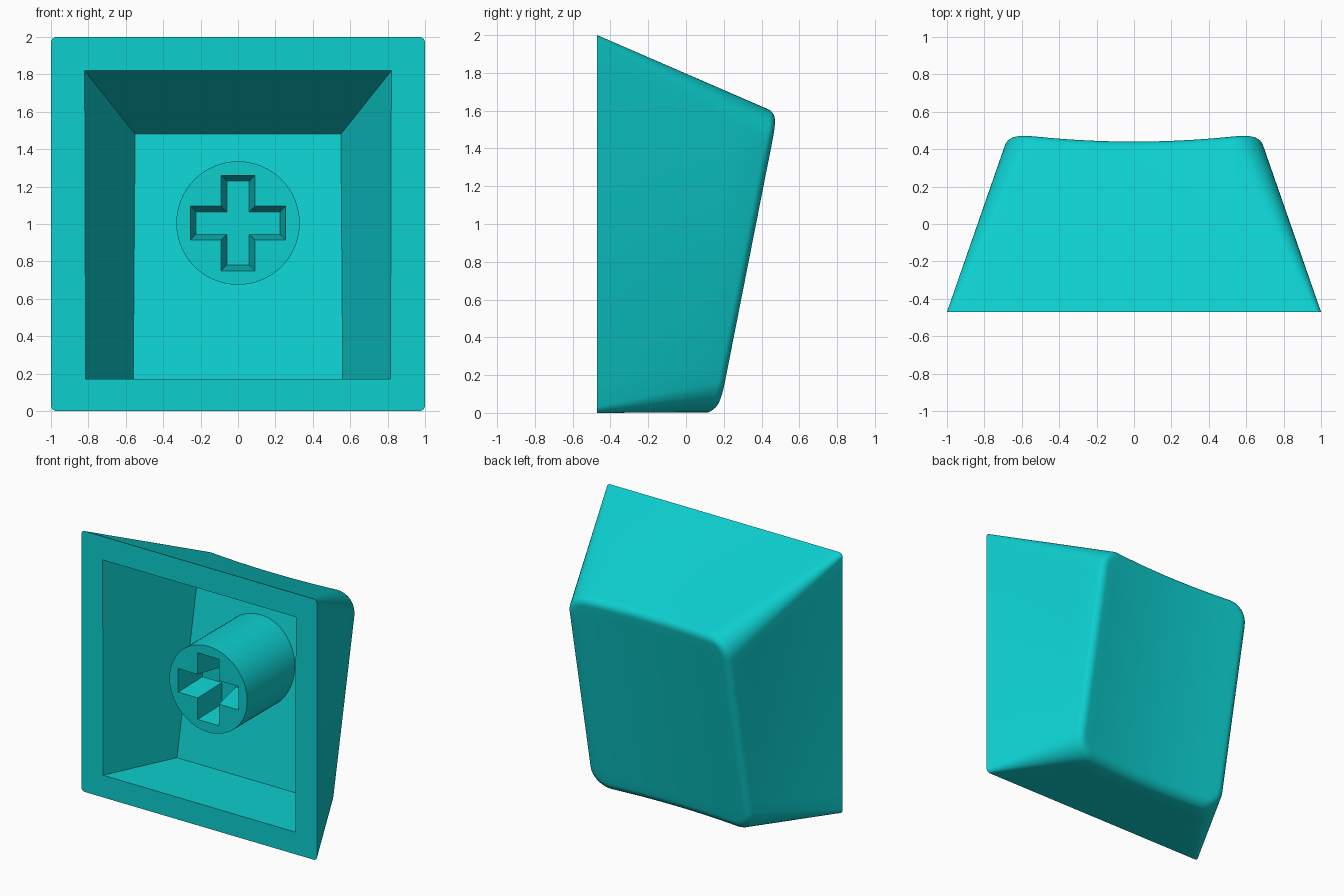
import bpy, bmesh, math

if "Cube" in bpy.data.objects:
    bpy.data.objects.remove(bpy.data.objects["Cube"])

mat = bpy.data.materials.new("turquoise plastic")
mat.diffuse_color = (0.004, 0.62, 0.62, 1)
mat.use_nodes = True
mat.node_tree.nodes["Principled BSDF"].inputs["Base Color"].default_value = mat.diffuse_color

FRONT = -0.47


def make_object(name, bm):
    bmesh.ops.recalc_face_normals(bm, faces=bm.faces)
    me = bpy.data.meshes.new(name)
    bm.to_mesh(me)
    bm.free()
    me.materials.append(mat)
    ob = bpy.data.objects.new(name, me)
    bpy.context.collection.objects.link(ob)
    return ob


def loft(name, rings):
    """Bridge matching rings of points and close both ends."""
    bm = bmesh.new()
    vs = [[bm.verts.new(p) for p in r] for r in rings]
    n = len(vs[0])
    for a, b in zip(vs, vs[1:]):
        for i in range(n):
            j = (i + 1) % n
            bm.faces.new((a[i], a[j], b[j], b[i]))
    bm.faces.new(vs[0])
    bm.faces.new(vs[-1])
    return make_object(name, bm)


def cut(target, cutter):
    m = target.modifiers.new("cut", 'BOOLEAN')
    m.operation = 'DIFFERENCE'
    m.solver = 'EXACT'
    m.object = cutter
    bpy.context.view_layer.objects.active = target
    bpy.ops.object.modifier_apply(modifier=m.name)
    bpy.data.objects.remove(cutter)


def smooth(ob, deg):
    bpy.ops.object.select_all(action='DESELECT')
    ob.select_set(True)
    bpy.context.view_layer.objects.active = ob
    bpy.ops.object.shade_smooth_by_angle(angle=math.radians(deg))


def rounded_rect(hw, z0, z1, r, seg=8, side=16):
    """Rounded rectangle in x,z with subdivided straight sides."""
    pts = []
    corners = [(hw - r, z1 - r, 0), (-hw + r, z1 - r, 90),
               (-hw + r, z0 + r, 180), (hw - r, z0 + r, 270)]
    for k, (cx, cz, a0) in enumerate(corners):
        for i in range(seg + 1):
            a = math.radians(a0 + 90 * i / seg)
            pts.append((cx + r * math.cos(a), cz + r * math.sin(a)))
        nx, nz, na = corners[(k + 1) % 4]
        a = math.radians(na)
        end = (nx + r * math.cos(a), nz + r * math.sin(a))
        s = pts[-1]
        for i in range(1, side):
            t = i / side
            pts.append((s[0] + (end[0] - s[0]) * t, s[1] + (end[1] - s[1]) * t))
    return pts


def dish(x, z):
    """Tilted, cylindrically hollowed finger surface."""
    return 0.2 + 0.197 * (z - 0.15) - 0.035 * (1 - (x / 0.6) ** 2)


def ceiling(z):
    return 0.06 + 0.24 * (z - 0.17) / 1.31


# Cap shell: sloped walls, rounded rim, dished face
R = 0.07
A0 = math.radians(20)
HW, Z0, Z1, RC = 0.69, 0.003, 1.608, 0.16
base = rounded_rect(1.0, 0.0, 2.0, 0.03)
rim = [(x, dish(x, z) - R * (1 - math.sin(A0)), z)
       for x, z in rounded_rect(HW, Z0, Z1, RC)]
rings = []
for k in range(6):
    t = k / 6
    rings.append([(b[0] + (p[0] - b[0]) * t, FRONT + (p[1] - FRONT) * t,
                   b[1] + (p[2] - b[1]) * t) for b, p in zip(base, rim)])
for k in range(8):
    a = A0 + (math.pi / 2 - A0) * k / 7
    ins = R * (math.cos(A0) - math.cos(a))
    rings.append([(x, dish(x, z) - R * (1 - math.sin(a)), z) for x, z in
                  rounded_rect(HW - ins, Z0 + ins, Z1 - ins, RC - ins)])
last = rings[-1]
zc = (Z0 + Z1) / 2
for k in range(1, 12):
    s = 1 - k / 11.2
    rings.append([(x * s, dish(x * s, zc + (z - zc) * s), zc + (z - zc) * s)
                  for x, y, z in last])
cap = loft("cap_shell", rings)

# Hollow inside, slightly extended past the open front
def quad(hb, ht, z0, z1, yf):
    return [(hb, yf(z0), z0), (-hb, yf(z0), z0), (-ht, yf(z1), z1), (ht, yf(z1), z1)]

mouth = quad(0.815, 0.82, 0.17, 1.82, lambda z: FRONT)
roof = quad(0.56, 0.55, 0.17, 1.48, ceiling)
outside = [(x, FRONT - 0.1, z) for x, y, z in mouth]
cut(cap, loft("hollow_cutter", [outside, mouth, roof]))
smooth(cap, 28)

# Round stem, sunk into the sloped ceiling
SY, SZ, SR, N = -0.36, 1.005, 0.33, 64
circle = [(SR * math.cos(2 * math.pi * i / N), SZ + SR * math.sin(2 * math.pi * i / N))
          for i in range(N)]
stem = loft("stem", [[(x, SY, z) for x, z in circle],
                     [(x, ceiling(z) + 0.03, z) for x, z in circle]])


# Tapered cross socket in the stem
def cross(l, w, y):
    q = [(l, -w), (l, w), (w, w)]
    pts = []
    for _ in range(4):
        pts += [(x, y, SZ + z) for x, z in q]
        q = [(-z, x) for x, z in q]
    return pts

cut(stem, loft("cross_cutter", [cross(0.255, 0.09, SY - 0.05), cross(0.255, 0.09, SY),
                                cross(0.225, 0.06, SY + 0.25)]))
smooth(stem, 28)
